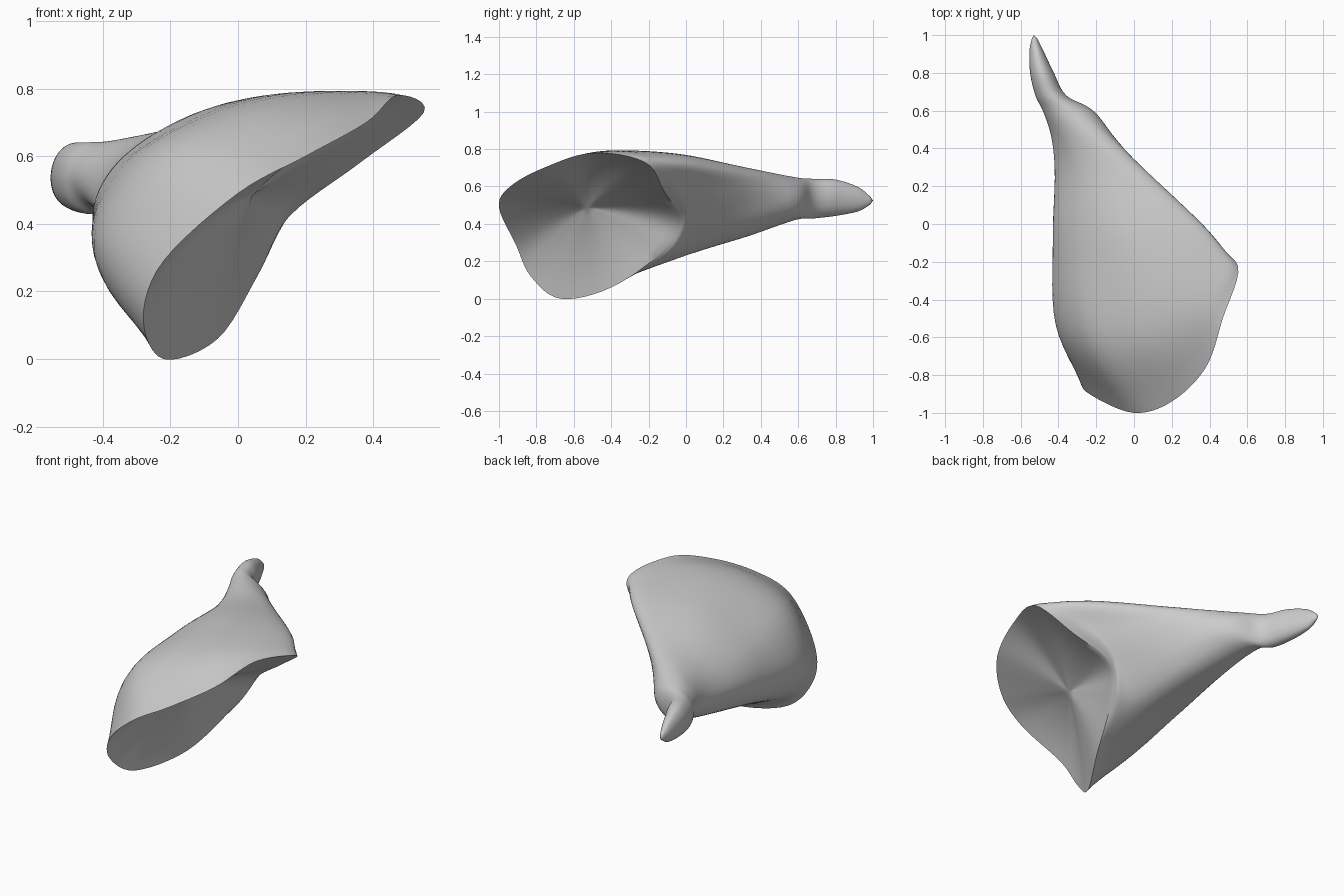
import bpy, bmesh, math
from mathutils import Vector

if "Cube" in bpy.data.objects:
    bpy.data.objects.remove(bpy.data.objects["Cube"])

N, SUB = 12, 6


def spline(p, closed):
    """Catmull-Rom curve through points."""
    out, n = [], len(p)
    for i in range(n if closed else n - 1):
        if closed:
            a, b, c, d = (p[(i + k) % n] for k in (-1, 0, 1, 2))
        else:
            b, c = p[i], p[i + 1]
            a = p[i - 1] if i else b * 2 - c
            d = p[i + 2] if i + 2 < n else c * 2 - b
        for k in range(SUB):
            t = k / SUB
            out.append(0.5 * (2 * b + (c - a) * t + (2 * a - 5 * b + 4 * c - d) * t * t
                              + (3 * b - a - 3 * c + d) * t ** 3))
    if not closed:
        out.append(p[-1].copy())
    return out


def oval(y, cx, rx, cz, rz):
    return [Vector((cx - rx * math.sin(k * math.tau / N), y,
                    cz - rz * math.cos(k * math.tau / N))) for k in range(N)]


# Slanted wide rim, starting at the lowest point and passing over the front
rim = [(-.22, -.67, 0), (-.28, -.83, .12), (-.22, -.91, .29), (0, -1, .49),
       (.2, -.94, .6), (.38, -.76, .7), (.47, -.5, .78), (.55, -.22, .73),
       (.36, -.12, .58), (.15, -.04, .42), (.06, -.13, .25), (-.06, -.4, .06)]
# Domed belly sections behind the rim
belly = [(-.22, -.5, .08), (-.38, -.5, .2), (-.405, -.55, .38), (-.25, -.62, .6),
         (-.02, -.6, .72), (.2, -.5, .78), (.4, -.33, .79), (.5, -.17, .74),
         (.34, -.06, .6), (.16, 0, .44), (.05, -.08, .25), (-.07, -.3, .12)]
waist = [(-.22, -.1, .215), (-.38, -.1, .28), (-.43, -.1, .42), (-.36, -.12, .57),
         (-.2, -.12, .69), (0, -.1, .765), (.24, -.02, .77), (.36, 0, .72),
         (.26, .03, .6), (.13, .05, .45), (0, 0, .28), (-.1, -.05, .215)]
# Narrowing section: x, z at y = 0.3
taper = [(-.24, .325), (-.37, .36), (-.42, .46), (-.38, .56), (-.29, .64), (-.17, .69),
         (-.04, .705), (.04, .67), (.03, .59), (-.02, .49), (-.08, .4), (-.15, .34)]

rings = [[Vector(p) for p in r] for r in (rim, belly, waist)]
rings.append([Vector((x, .3, z)) for x, z in taper])
# Tendon-like neck and tip
rings += [oval(.58, -.335, .14, .535, .115), oval(.68, -.44, .082, .535, .106),
          oval(.8, -.487, .063, .54, .097), oval(.92, -.517, .036, .532, .065),
          oval(.985, -.527, .013, .525, .022)]

rings = [spline(r, True) for r in rings]
columns = [spline(list(c), False) for c in zip(*rings)]
loops = [list(r) for r in zip(*columns)]

# Shallow concave face inside the rim
edge = loops[0]
centre = sum(edge, Vector()) / len(edge)
inward = Vector((-.72, .15, .67)).normalized() * .1
STEPS = 10
face_loops = [[p.lerp(centre, k / STEPS) + inward * (1 - (1 - k / STEPS) ** 2) for p in edge]
              for k in range(STEPS - 1, 0, -1)]
loops = face_loops + loops

bm = bmesh.new()
grid = [[bm.verts.new(p) for p in r] for r in loops]
M = len(edge)
for a, b in zip(grid, grid[1:]):
    for k in range(M):
        j = (k + 1) % M
        bm.faces.new((a[k], a[j], b[j], b[k]))
# Close the centre of the concave face and the tip
for ring, pole in ((grid[0], centre + inward), (grid[-1], Vector((-.53, 1, .525)))):
    v = bm.verts.new(pole)
    for k in range(M):
        bm.faces.new((v, ring[k], ring[(k + 1) % M]))
bmesh.ops.recalc_face_normals(bm, faces=bm.faces)

mesh = bpy.data.meshes.new("fan_muscle")
bm.to_mesh(mesh)
bm.free()
body = bpy.data.objects.new("fan_muscle", mesh)
bpy.context.collection.objects.link(body)
bpy.context.view_layer.objects.active = body
body.select_set(True)
bpy.ops.object.shade_smooth_by_angle(angle=math.radians(40))
